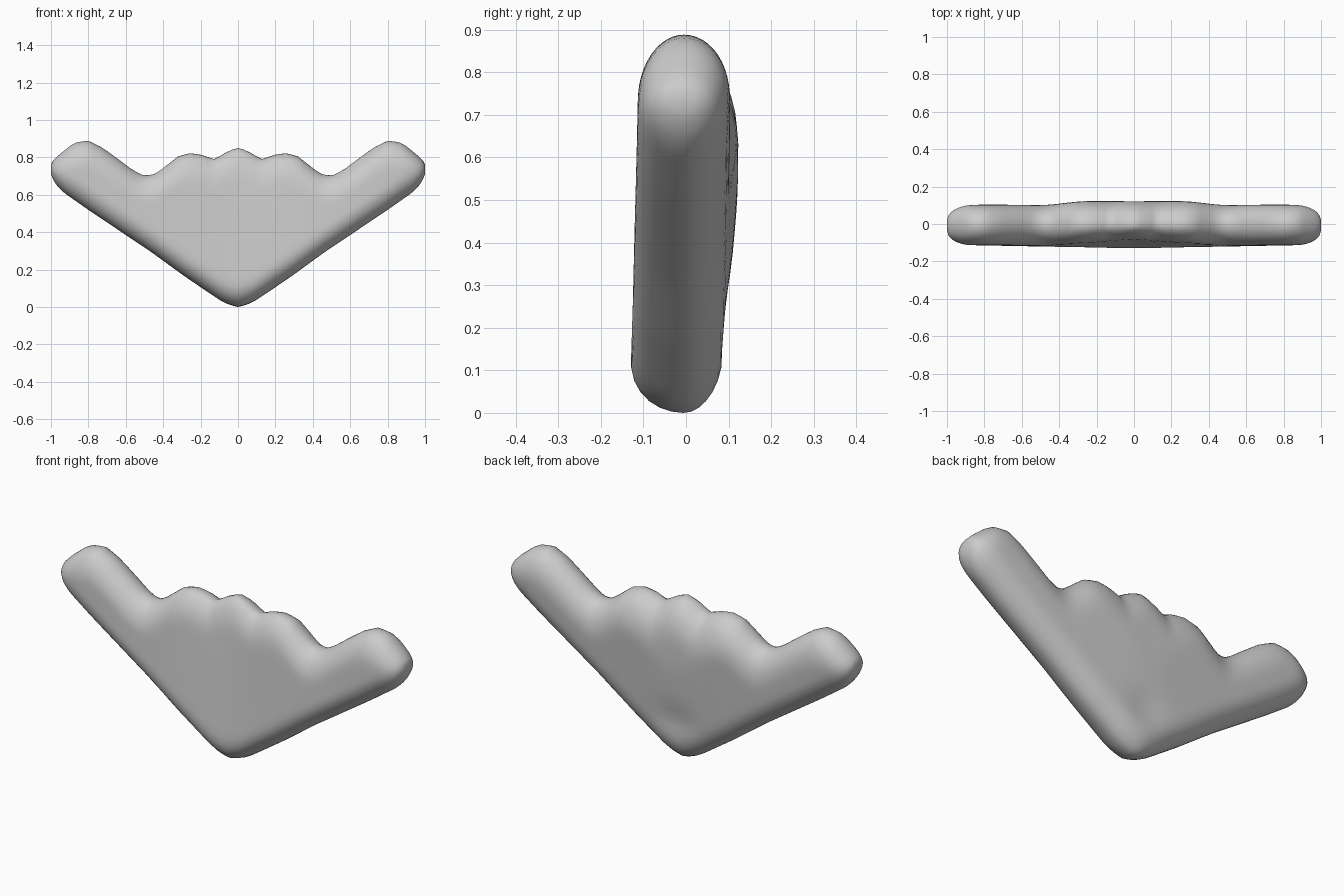
import bpy, bmesh, math

if "Cube" in bpy.data.objects:
    bpy.data.objects.remove(bpy.data.objects["Cube"])

# half outlines of the wing (x, z), mirrored through abs(x)
LOWER = [(0, 0), (.05, .012), (.1, .038), (.28, .16), (.47, .298), (.79, .512),
         (.93, .61), (.97, .65), (.99, .685), (1, .71)]
UPPER = [(0, .85), (.05, .835), (.09, .81), (.13, .79), (.2, .815), (.26, .822), (.32, .805),
         (.39, .75), (.44, .712), (.5, .70), (.56, .73), (.64, .79), (.73, .855),
         (.8, .888), (.86, .882), (.9, .86), (.96, .81), (.99, .78), (1, .76)]


def interp(pts, x):
    for (x0, v0), (x1, v1) in zip(pts, pts[1:]):
        if x <= x1:
            return v0 + (v1 - v0) * (x - x0) / (x1 - x0)
    return pts[-1][1]


def rounding(d, r):
    k = max(0.0, 1 - d / r)
    return math.sqrt(max(0.0, 1 - k * k))


def depth(x, z, zb, zt, side):
    """Surface depth: plump tilted plate with rounded rim."""
    a, h = abs(x), z - zb
    if side < 0:
        y = .136 - .03 * a - .085 * h * max(0, 1 - a)
    else:
        y = .082 + .012 * a + .088 * min(h, .5)
        y -= .015 * math.exp(-((x / .1) ** 2 + ((z - .22) / .07) ** 2))
    half = (zt - zb) / 2
    f = rounding(h, min(.13, half)) * rounding(zt - z, min(.15 if side < 0 else .2, half))
    tip = .3 + .7 * rounding(1 - a, .13)
    return side * y * f * tip


N = 26
# station positions, denser at the tips
half_x = [i * .032 for i in range(29)] + [.92, .94, .96, .975, .99, 1]
xs = [-x for x in reversed(half_x[1:])] + half_x

bm = bmesh.new()
rings = []
for x in xs:
    zb, zt = interp(LOWER, abs(x)), interp(UPPER, abs(x))
    ring = []
    for i in range(2 * N):
        t = math.pi * i / N
        z = zb + (zt - zb) * (1 - math.cos(t)) / 2
        y = depth(x, z, zb, zt, -1 if i <= N else 1) - .005
        ring.append(bm.verts.new((x, y, z)))
    rings.append(ring)
for a, b in zip(rings, rings[1:]):
    for i in range(2 * N):
        j = (i + 1) % (2 * N)
        bm.faces.new((a[i], b[i], b[j], a[j]))
bm.faces.new(rings[0])
bm.faces.new(rings[-1][::-1])

# light relaxing softens the lobes and tips
inner = [v for r in rings[1:-1] for v in r]
bmesh.ops.smooth_vert(bm, verts=inner, factor=.4, use_axis_x=False, use_axis_y=True, use_axis_z=False)
bmesh.ops.recalc_face_normals(bm, faces=bm.faces)

mesh = bpy.data.meshes.new("flying_wing_body")
bm.to_mesh(mesh)
bm.free()
body = bpy.data.objects.new("flying_wing_body", mesh)
bpy.context.collection.objects.link(body)
bpy.context.view_layer.objects.active = body
body.select_set(True)
bpy.ops.object.shade_smooth_by_angle(angle=math.radians(60))
